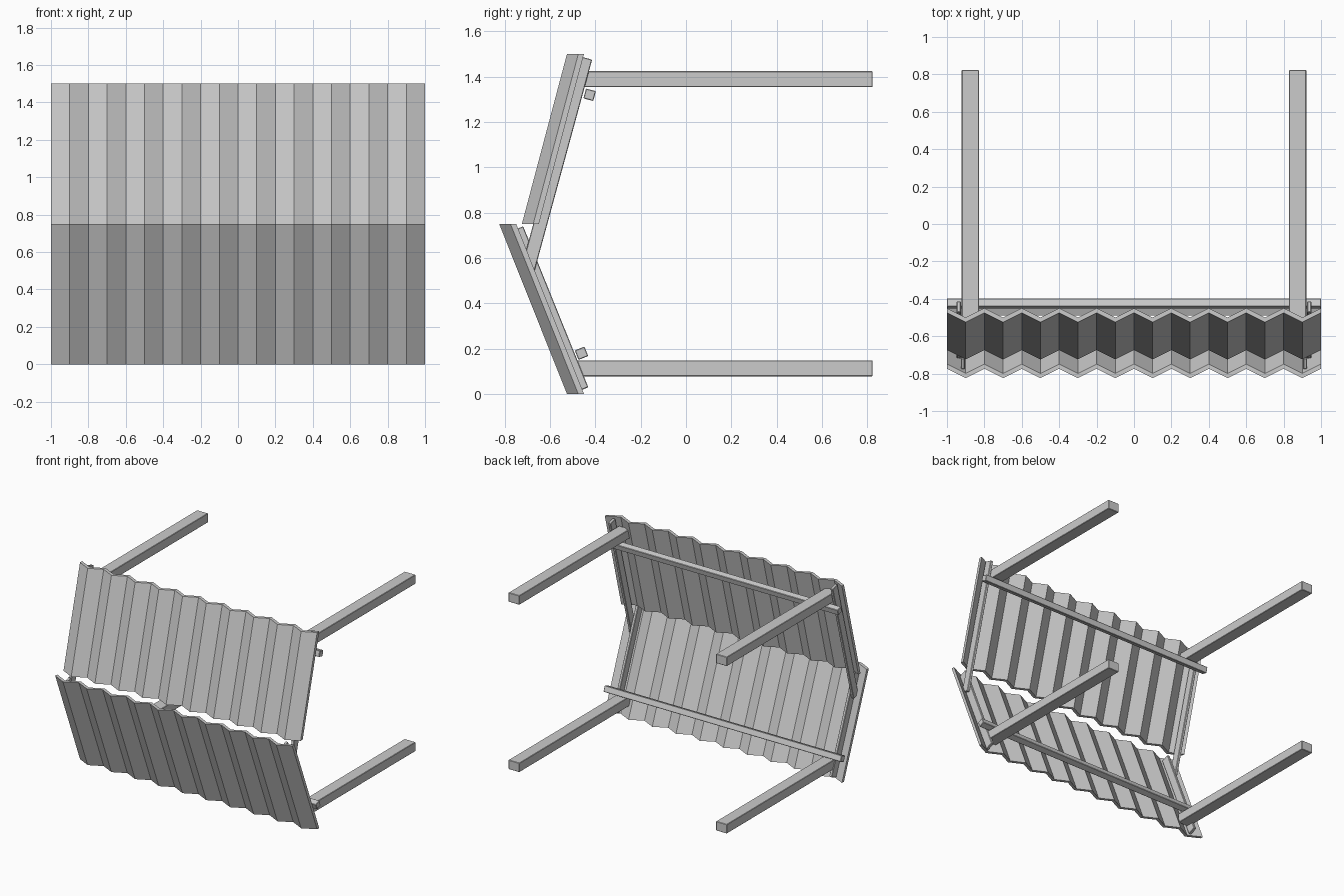
import bpy
from math import atan2
from mathutils import Matrix, Vector

if "Cube" in bpy.data.objects:
    bpy.data.objects.remove(bpy.data.objects["Cube"])


def link(name, verts, faces):
    me = bpy.data.meshes.new(name)
    me.from_pydata([tuple(v) for v in verts], [], faces)
    me.update()
    ob = bpy.data.objects.new(name, me)
    bpy.context.collection.objects.link(ob)
    return ob


def box(name, center, size, tilt=0.0):
    """Box tilted about the x axis, edges very slightly eased."""
    m = Matrix.Translation(center) @ Matrix.Rotation(tilt, 4, 'X')
    sx, sy, sz = (s / 2 for s in size)
    verts = [m @ Vector((x, y, z)) for z in (-sz, sz)
             for x, y in ((-sx, -sy), (sx, -sy), (sx, sy), (-sx, sy))]
    faces = [(3, 2, 1, 0), (4, 5, 6, 7)] + [
        (i, (i + 1) % 4, (i + 1) % 4 + 4, i + 4) for i in range(4)]
    ob = link(name, verts, faces)
    bev = ob.modifiers.new("eased_edges", 'BEVEL')
    bev.width = 0.003
    bev.segments = 1
    return ob


def corrugated_sheet(name, y0, z0, y1, z1, ridges=10, depth=0.05, thick=0.025):
    """Zigzag sheet leaning from (y0, z0) up to (y1, z1); y is the front ridge."""
    n = 2 * ridges + 1
    prof = [(-1 + i / ridges, 0 if i % 2 else depth) for i in range(n)]
    verts = [(x, y + dy + t, z) for y, z in ((y0, z0), (y1, z1))
             for t in (0, thick) for x, dy in prof]
    fb, bb, ft, bt = 0, n, 2 * n, 3 * n
    faces = []
    for i in range(n - 1):
        j = i + 1
        faces += [(fb + i, fb + j, ft + j, ft + i), (bb + j, bb + i, bt + i, bt + j),
                  (fb + j, fb + i, bb + i, bb + j), (ft + i, ft + j, bt + j, bt + i)]
    e = n - 1
    faces += [(bb, fb, ft, bt), (fb + e, bb + e, bt + e, ft + e)]
    return link(name, verts, faces)


# Two corrugated panels meeting at a forward bend
corrugated_sheet("upper_sheet", -0.724, 0.75, -0.525, 1.5)
corrugated_sheet("lower_sheet", -0.525, 0.0, -0.824, 0.75)

UP = atan2(-0.2, 0.75)
LOW = atan2(0.3, 0.75)


def board(name, x, a, b, width):
    """Side board whose rear edge runs from a to b in the (y, z) plane."""
    a, b = Vector((0, *a)), Vector((0, *b))
    d = (b - a).normalized()
    back = Vector((0, d.z, -d.y))
    c = (a + b) / 2 - back * width / 2
    box(name, (x, c.y, c.z), (0.0215, width, (b - a).length), atan2(-d.y, d.z))


for side, s in (("left", -1), ("right", 1)):
    # Overlapping side boards
    board(f"upper_board_{side}", s * 0.937, (-0.668, 0.543), (-0.414, 1.475), 0.06)
    board(f"lower_board_{side}", s * 0.9155, (-0.431, 0.03), (-0.718, 0.74), 0.062)
    # Horizontal rails running to the back
    for level, z in (("upper", 1.389), ("lower", 0.113)):
        box(f"{level}_rail_{side}", (s * 0.875, 0.157, z), (0.092, 1.333, 0.07))

# Crossbars behind the panels
box("upper_crossbar", (0, -0.425, 1.32), (2.0, 0.045, 0.045), UP)
box("lower_crossbar", (0, -0.461, 0.18), (2.0, 0.046, 0.045), LOW)
